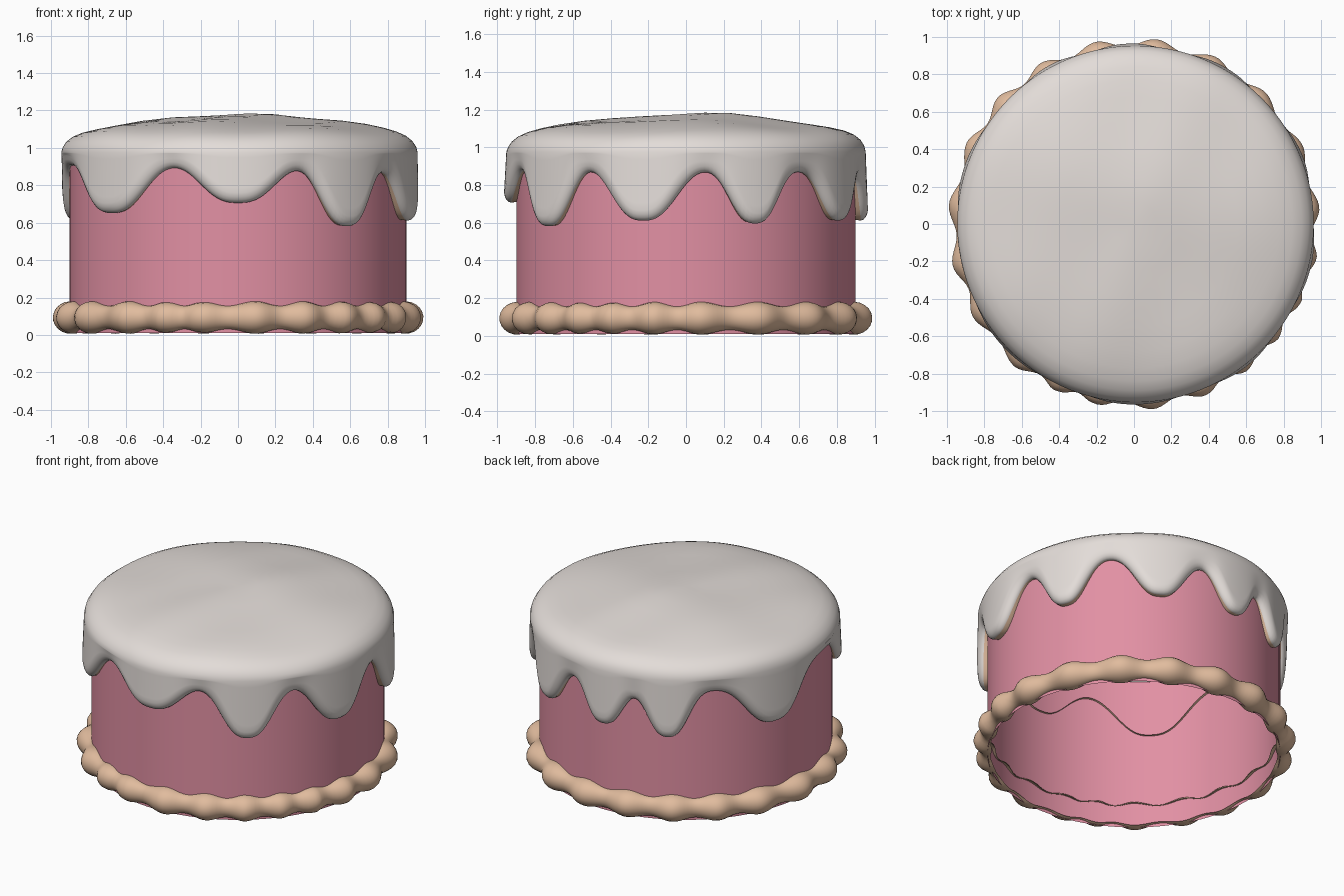
import bpy, bmesh, math
from math import sin, cos, pi, radians, degrees, sqrt, exp

if "Cube" in bpy.data.objects:
    bpy.data.objects.remove(bpy.data.objects["Cube"])


def material(name, rgb):
    m = bpy.data.materials.new(name)
    m.diffuse_color = (*rgb, 1)
    m.use_nodes = True
    m.node_tree.nodes["Principled BSDF"].inputs["Base Color"].default_value = m.diffuse_color
    return m


PINK = material("pink sponge", (0.76, 0.28, 0.37))
TAN = material("tan cream", (0.75, 0.50, 0.34))
ICING = material("off-white icing", (0.77, 0.72, 0.69))


def sheet(name, section, segs, mats, rule=None, apex=None):
    """Sweep a section(phi) -> [(r, z)...] around z; phi = 0 faces -y, 90 faces +x."""
    bm = bmesh.new()
    rings = []
    for i in range(segs):
        a = 2 * pi * i / segs
        rings.append([bm.verts.new((r * sin(a), -r * cos(a), z)) for r, z in section(degrees(a))])
    top = bm.verts.new((0, 0, apex)) if apex else None
    for i in range(segs):
        p, q = rings[i], rings[(i + 1) % segs]
        if top:
            bm.faces.new((top, p[0], q[0]))
        for j in range(len(p) - 1):
            f = bm.faces.new((p[j], p[j + 1], q[j + 1], q[j]))
            if rule:
                f.material_index = rule(j, len(p) - 1)
    for f in bm.faces:
        f.smooth = True
    bmesh.ops.recalc_face_normals(bm, faces=bm.faces)
    me = bpy.data.meshes.new(name)
    bm.to_mesh(me)
    bm.free()
    for m in mats:
        me.materials.append(m)
    ob = bpy.data.objects.new(name, me)
    bpy.context.collection.objects.link(ob)
    return ob


def gap(a, b):
    return (a - b + 180) % 360 - 180


# Cake body: open tube
sheet("cake_body", lambda p: [(0.90, 0.01), (0.90, 0.5), (0.90, 1.04)], 96, [PINK])

# Icing drips: angle, tip height, half width in degrees
DRIPS = [(0, .705, 13), (38.5, .58, 10.5), (76, .61, 11.5), (113, .595, 9), (150, .61, 10),
         (182, .61, 8.5), (208, .58, 8.5), (251, .61, 13), (313, .65, 14.5)]


def drip(p):
    base = 0.895 + 0.022 * cos(radians(p + 20))
    z, s = base, 0
    for a, tip, w in DRIPS:
        k = exp(-0.69 * abs(gap(p, a) / w) ** 2.7)
        z -= (base - tip) * k
        s = max(s, k)
    return z, s


DOME = [(0.12, 1.172), (0.25, 1.168), (0.4, 1.155), (0.55, 1.138), (0.68, 1.120), (0.77, 1.104),
        (0.84, 1.086), (0.89, 1.064), (0.925, 1.036), (0.945, 1.005)]


def icing_section(p):
    a = radians(p)
    zb, s = drip(p)
    slope = (drip(p + .5)[0] - drip(p - .5)[0]) / (0.93 * radians(1))
    h = 0.055 * min(sqrt(1 + slope * slope), 2.6)
    side = 0.945 + 0.02 * s + 0.008 * sin(a)
    pts = []
    for r, z in DOME:
        x, y = r * sin(a), -r * cos(a)
        wave = 0.007 * sin(7 * y + 2 * x) + 0.005 * sin(11 * x - 4 * y + 1) + 0.012 * y
        pts.append((r + 0.008 * sin(a) * r, z + wave * (1 - r * r * 0.7)))
    z0, z1 = 0.975, min(zb + h, 0.965)
    for i in range(9):
        t = i / 8
        pts.append((0.953 + 0.008 * sin(a) + (side - 0.953 - 0.008 * sin(a)) * t, z0 + (z1 - z0) * t))
    d = z1 - zb
    pts += [(side - 0.004, zb + .62 * d), (side - 0.012, zb + .33 * d), (side - 0.023, zb + .12 * d),
            (side - 0.038, zb + .02 * d), (0.888, zb + .12 * d)]
    return pts


# Icing cap with drips; the narrow lip against the cake is tan
sheet("icing", icing_section, 300, [ICING, TAN], lambda j, n: int(j == n - 1), apex=1.175)

# Piped border: lumps at uneven angles
LUMPS = [6, 23, 38, 52, 64, 79, 95, 115, 135, 154, 173, 192, 210, 227, 244, 264, 283, 300, 320,
         336, 347]


def border_section(p):
    d = sorted(abs(gap(p, a)) for a in LUMPS)
    t = d[0] / (d[0] + d[1])          # 0 on a lump, 0.5 in a neck
    k = 0.5 + 0.5 * cos(2 * pi * t)
    k *= min(1, (d[0] + d[1]) / 16)
    out, hi = 0.052 + 0.045 * k, 0.062 + 0.025 * k
    pts = []
    for i in range(15):
        b = radians(-110 + 230 * i / 14)
        pts.append((0.898 + out * max(cos(b), -0.25), 0.093 + hi * sin(b)))
    return pts


sheet("piped_border", border_section, 252, [TAN])
